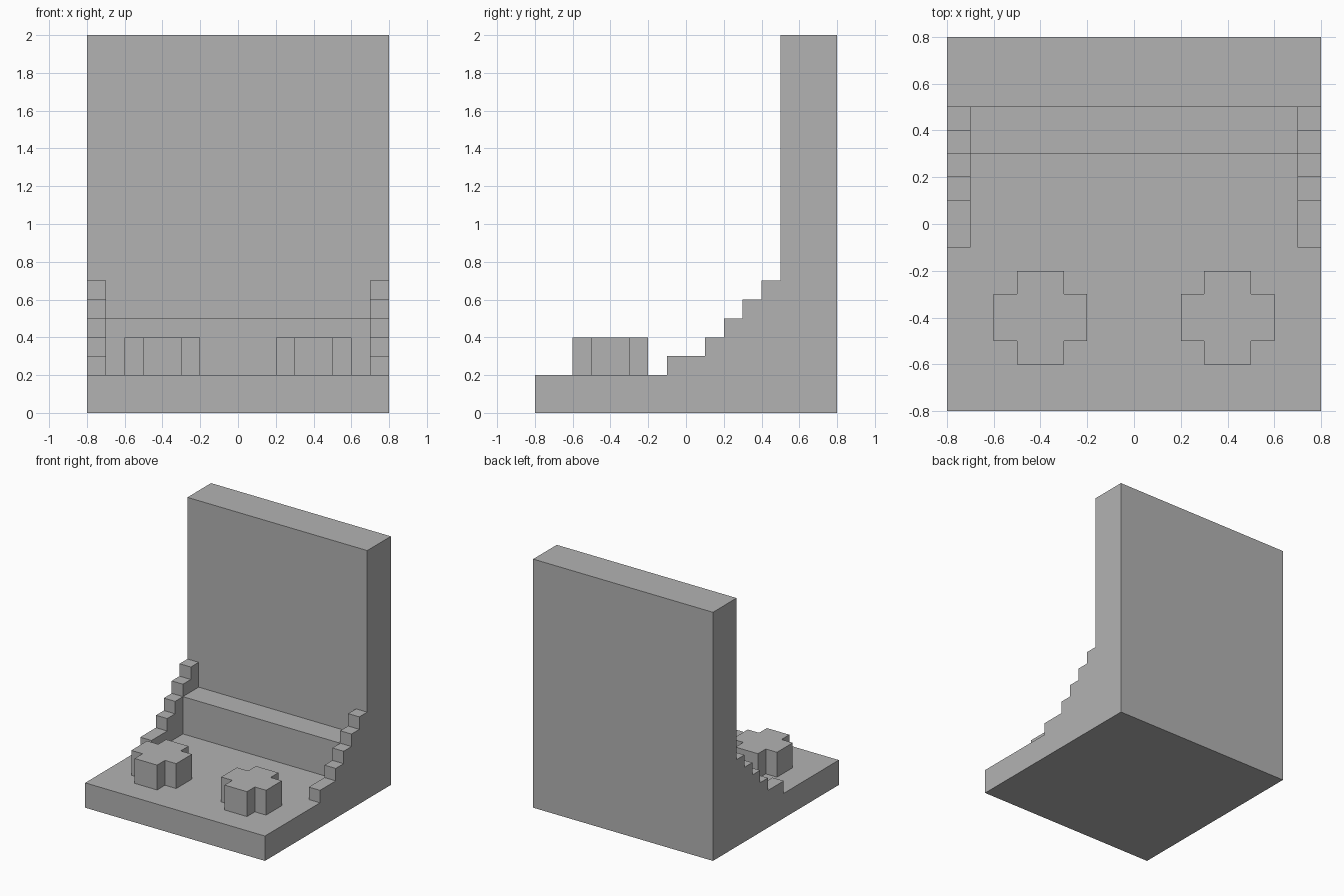
import bpy
import bmesh
from mathutils import Vector

cube = bpy.data.objects.get("Cube")
if cube:
    bpy.data.objects.remove(cube, do_unlink=True)

grey = bpy.data.materials.new("plain grey")
grey.use_nodes = True
colour = (0.45, 0.45, 0.45, 1)
grey.diffuse_color = colour
grey.node_tree.nodes["Principled BSDF"].inputs["Base Color"].default_value = colour


def extrude(name, outline, direction):
    """Sweep a closed outline along a direction into a flat-shaded solid."""
    bm = bmesh.new()
    face = bm.faces.new([bm.verts.new(p) for p in outline])
    swept = bmesh.ops.extrude_face_region(bm, geom=[face], use_keep_orig=True)
    moved = [v for v in swept["geom"] if isinstance(v, bmesh.types.BMVert)]
    bmesh.ops.translate(bm, verts=moved, vec=Vector(direction))
    bmesh.ops.recalc_face_normals(bm, faces=bm.faces[:])
    mesh = bpy.data.meshes.new(name)
    bm.to_mesh(mesh)
    bm.free()
    mesh.materials.append(grey)
    obj = bpy.data.objects.new(name, mesh)
    bpy.context.collection.objects.link(obj)
    return obj


def box(name, x0, x1, y0, y1, z0, z1):
    outline = [(x0, y0, z0), (x1, y0, z0), (x1, y1, z0), (x0, y1, z0)]
    return extrude(name, outline, (0, 0, z1 - z0))


# Base slab, back wall and the ledge along the foot of the wall
box("base", -0.8, 0.8, -0.8, 0.5, 0, 0.2)
box("back_wall", -0.8, 0.8, 0.5, 0.8, 0, 2)
box("ledge", -0.7, 0.7, 0.3, 0.5, 0.2, 0.5)

# Stepped side profile: front edge of each step, rising evenly
profile = [(0.5, 0.2), (-0.1, 0.2)]
fronts = [-0.1, 0.1, 0.2, 0.3, 0.4, 0.5]
for i, (front, back) in enumerate(zip(fronts, fronts[1:])):
    top = 0.3 + 0.1 * i
    profile += [(front, top), (back, top)]
# Drop the doubled first corner's duplicates by keeping unique points in order
profile = list(dict.fromkeys(profile))

# Plus-shaped peg outline, one arm turned through four quarters
plus = []
arm = [(0.2, -0.1), (0.2, 0.1), (0.1, 0.1)]
for quarter in range(4):
    plus += arm
    arm = [(-y, x) for x, y in arm]

for side, s in (("left", 1), ("right", -1)):
    extrude(side + "_stepped_bracket",
            [(0.7 * s, y, z) for y, z in profile], (0.1 * s, 0, 0))
    extrude(side + "_peg",
            [(0.4 * s + x, -0.4 + y, 0.2) for x, y in plus], (0, 0, 0.2))
